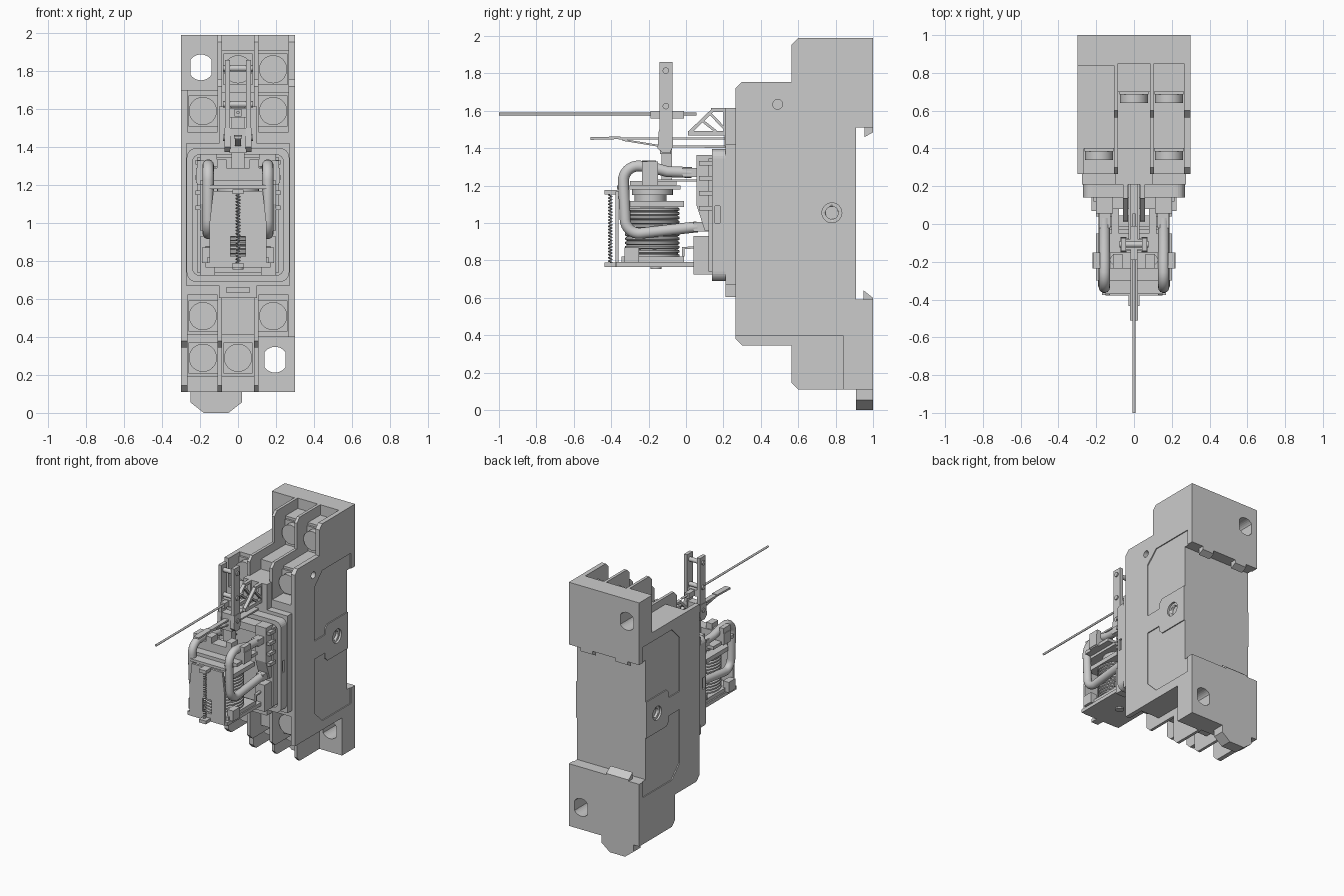
import bpy, bmesh
from math import sin, cos, pi, hypot

if "Cube" in bpy.data.objects:
    bpy.data.objects.remove(bpy.data.objects["Cube"])

def finish(name, bm, smooth=False):
    bmesh.ops.recalc_face_normals(bm, faces=bm.faces)
    me = bpy.data.meshes.new(name)
    bm.to_mesh(me)
    bm.free()
    ob = bpy.data.objects.new(name, me)
    bpy.context.collection.objects.link(ob)
    if smooth:
        bpy.ops.object.select_all(action='DESELECT')
        ob.select_set(True)
        bpy.context.view_layer.objects.active = ob
        bpy.ops.object.shade_smooth_by_angle(angle=0.6)
    return ob

def prism(name, pts, axis, a, b, smooth=False):
    """Extrude a 2D outline along an axis: X takes (y,z), Y takes (x,z), Z takes (x,y)."""
    put = {'X': lambda p, t: (t, p[0], p[1]), 'Y': lambda p, t: (p[0], t, p[1]),
           'Z': lambda p, t: (p[0], p[1], t)}[axis]
    bm = bmesh.new()
    lo, hi = [[bm.verts.new(put(p, t)) for p in pts] for t in (a, b)]
    bm.faces.new(lo)
    bm.faces.new(hi)
    n = len(pts)
    for i in range(n):
        j = (i + 1) % n
        bm.faces.new((lo[i], lo[j], hi[j], hi[i]))
    return finish(name, bm, smooth)

def box(name, x0, x1, y0, y1, z0, z1):
    return prism(name, [(x0, z0), (x1, z0), (x1, z1), (x0, z1)], 'Y', y0, y1)

def circle(u, v, r, n=32, clamp=9):
    return [(u + max(-clamp, min(clamp, r * cos(2 * pi * i / n))), v + r * sin(2 * pi * i / n))
            for i in range(n)]

def cyl(name, u, v, r, axis, a, b, n=32):
    return prism(name, circle(u, v, r, n), axis, a, b, True)

def bar(name, p, q, t, x0, x1):
    d = hypot(q[0] - p[0], q[1] - p[1])
    ny, nz = -(q[1] - p[1]) / d * t / 2, (q[0] - p[0]) / d * t / 2
    return prism(name, [(p[0] + ny, p[1] + nz), (q[0] + ny, q[1] + nz),
                        (q[0] - ny, q[1] - nz), (p[0] - ny, p[1] - nz)], 'X', x0, x1)

def round_rect(x, z0, z1, r):
    return [(sx * (x - r) + r * cos(a0 + k * pi / 12), zc + r * sin(a0 + k * pi / 12))
            for sx, zc, a0 in ((1, z1 - r, 0), (-1, z1 - r, pi / 2), (-1, z0 + r, pi), (1, z0 + r, 1.5 * pi))
            for k in range(7)]

def cut(ob, *cutters):
    for c in cutters:
        c.hide_render = True
        m = ob.modifiers.new('cut', 'BOOLEAN')
        m.operation, m.object, m.solver = 'DIFFERENCE', c, 'EXACT'
        bpy.context.view_layer.objects.active = ob
        bpy.ops.object.modifier_apply(modifier=m.name)
        bpy.data.objects.remove(c)

def tube(name, pts, r, res=4):
    cu = bpy.data.curves.new(name, 'CURVE')
    cu.dimensions, cu.bevel_depth, cu.bevel_resolution, cu.use_fill_caps = '3D', r, res, True
    sp = cu.splines.new('POLY')
    sp.points.add(len(pts) - 1)
    for p, c in zip(sp.points, pts):
        p.co = (*c, 1)
    sp.use_smooth = True
    ob = bpy.data.objects.new(name, cu)
    bpy.context.collection.objects.link(ob)

def flip(pts):  # half turn of a socket outline about its middle height
    return [(y, 2.1 - z) for y, z in pts]

# socket: outer walls and partitions
back = [(1, .11), (1, .59), (.91, .59), (.91, 1.51), (1, 1.51), (1, 1.99)]
top = [(.6, 1.99), (.565, 1.955), (.565, 1.755), (.3, 1.755), (.265, 1.72)]
low = flip(top)[::-1]
cut_low = [(.265, .4), (.84, .4), (.84, .11)]
side = back + top + cut_low
panel_up = [(.95, 1.63), (.6, 1.63), (.505, 1.535), (.505, 1.12), (.635, 1.12), (.635, 1.16), (.665, 1.19), (.95, 1.19)]
for s, label in ((1, 'right'), (-1, 'left')):
    f = (lambda p: p) if s == 1 else flip
    wall = prism(label + '_wall', f(side), 'X', s * .265, s * .3)
    for p in (panel_up, flip(panel_up)):
        cut(wall, prism('panel_cutter', p, 'X', s * .292, s * .32))
    cut(wall, cyl('bore_cutter', .78, 1.055, .053, 'X', s * .285, s * .32),
        cyl('pin_cutter', .78, 1.055, .034, 'X', s * .25, s * .32))
    if s == 1:
        cut(wall, cyl('small_cutter', .49, 1.635, .026, 'X', .2, .32))
    prism('partition', back + top + low, 'X', s * .085, s * .107)

# socket: three stepped terminal columns
steps = [(.85, 1.99), (.85, 1.91), (.7, 1.91), (.7, 1.69), (.4, 1.69), (.4, 1.48), (.265, 1.48)]
corner = [(.84, 1.99), (.84, 1.7), (.4, 1.7), (.4, 1.48), (.265, 1.48)]
right = prism('right_column', back + steps + flip(corner)[::-1], 'X', .096, .265)
left = prism('left_column', back + corner + flip(steps)[::-1], 'X', -.265, -.096)
prism('middle_column', back + steps + flip(steps)[::-1], 'X', -.096, .096)
cut(right, prism('hole_cutter', circle(.195, .28, .068, 32, .056), 'Y', .5, 1.2))
cut(left, prism('hole_cutter', circle(-.195, 1.82, .068, 32, .056), 'Y', .5, 1.2))

# terminal screws on clamp plates
for x, z, y in ((.185, 1.81, .7), (0, 1.81, .7), (.185, 1.59, .4), (-.185, 1.59, .4),
                (.185, .51, .4), (-.185, .51, .4), (-.185, .29, .7), (0, .29, .7)):
    cyl('terminal_screw', x, z, .074, 'Y', y - .06, y + .01)
    box('clamp_plate', x - .077, x + .077, y - .015, y + .01, z - .082, z + .082)

# rail hooks and release clip at the back
for x in (-.15, .15):
    prism('upper_rail_hook', [(.955, 1.52), (1, 1.52), (1, 1.485), (.955, 1.46)], 'X', x - .05, x + .05)
prism('lower_rail_hook', [(.95, .58), (.95, .64), (1, .6), (1, .58)], 'X', -.21, -.02)
prism('release_clip', [(-.25, .15), (-.25, .055), (-.18, 0), (-.05, 0), (.02, .055), (.02, .15)], 'Y', .91, 1)

# front plate and rounded frame holding the relay
plate = box('centre_plate', -.1, .1, .21, .42, .605, 1.615)
cut(plate, box('slot_cutter', -.06, .06, .2, .23, .635, .66))
box('mount_plate', -.275, .275, .21, .27, .67, 1.42)
frame = prism('relay_frame', round_rect(.27, .69, 1.395, .05), 'Y', .14, .215)
cut(frame, prism('frame_cutter', round_rect(.238, .725, 1.36, .035), 'Y', .1, .185))
for s in (-1, 1):
    cut(frame, box('side_slot_cutter', s * .255, s * .3, .155, .182, 1.0, 1.09))

# relay base, terminals and contact strips
box('relay_base', -.215, .215, .12, .2, .74, 1.345)
for s in (-1, 1):
    prism('upper_contact_post', [(.055, 1.365), (.14, 1.365), (.14, .96), (.1, .96), (.055, 1.1)], 'X', s * .11, s * .2)
    box('lower_contact_post', s * .12, s * .2, .04, .14, .725, .93)
    for z in (1.32, 1.24, 1.16, 1.08):
        box('terminal_tab', s * .19, s * .225, .07, .14, z - .012, z + .012)
    box('contact_strip', s * .08, s * .12, -.16, .1, 1.222, 1.232)
    box('tube_socket', s * .125, s * .185, .04, .13, .955, 1.005)
    box('upper_tube_socket', s * .125, s * .185, -.02, .06, 1.245, 1.295)
    bar('coil_lead', (-.015, .82), (-.015, .865), .012, s * .15, s * .17)
    bar('coil_lead_bend', (-.02, .865), (.1, .875), .012, s * .15, s * .17)
    box('yoke_foot', s * .14, s * .19, -.33, -.25, .79, .87)
box('post_bridge', -.2, .2, .08, .14, 1.29, 1.345)

# coil with ridged winding, revolved
prof = [(.0, .815)]
for i in range(12):
    z = .815 + i * .0225
    prof += [(.134, z), (.145, z + .006), (.145, z + .016), (.134, z + .0225)]
prof += [(0, 1.085)]
bm = bmesh.new()
ring = [bm.verts.new((r, -.18, z)) for r, z in prof]
edges = [bm.edges.new(e) for e in zip(ring, ring[1:])]
bmesh.ops.spin(bm, geom=ring + edges, cent=(0, -.18, 0), axis=(0, 0, 1), angle=2 * pi, steps=40)
bmesh.ops.remove_doubles(bm, verts=bm.verts, dist=1e-4)
finish('coil_winding', bm, True)
box('coil_upper_flange', -.15, .15, -.33, -.01, 1.085, 1.118)
box('coil_lower_flange', -.16, .16, -.345, -.01, .79, .82)
cyl('coil_core', 0, -.19, .085, 'Z', 1.11, 1.16)
cyl('core_cap', 0, -.18, .11, 'Z', 1.15, 1.185)
cyl('core_rivet', 0, -.16, .03, 'Z', .755, .8)
box('armature', -.15, .15, -.37, -.03, 1.18, 1.2)
box('bottom_yoke', -.17, .17, -.375, .045, .765, .792)

# front yoke plate, return spring and its hooks
yoke = prism('front_yoke', [(-.15, .765), (.15, .765), (.15, 1.0), (.13, 1.17), (-.13, 1.17), (-.15, 1.0)], 'Y', -.378, -.36)
cut(yoke, box('window_cutter', -.04, .04, -.4, -.34, .825, .93))
for z in (1.152, .765):
    box('spring_hook', -.03, .03, -.435, -.365, z, z + .025)
tube('return_spring', [(.009 * cos(i * pi / 5), -.405 + .009 * sin(i * pi / 5), .785 + .37 * i / 220)
                       for i in range(221)], .0035, 1)

# moving contact carrier above the coil
box('carrier_beam', -.22, .22, -.235, -.15, 1.21, 1.29)
box('carrier_shelf', -.2, .2, -.3, -.05, 1.2, 1.225)
for s in (-1, 1):
    box('carrier_ear', s * .06, s * .11, -.235, -.16, 1.28, 1.335)
    cyl('carrier_pin', s * .1, -.19, .027, 'Z', 1.28, 1.3)
    box('carrier_end', s * .18, s * .215, -.235, -.15, 1.2, 1.33)
box('lever_stem', -.035, .035, -.13, -.075, 1.2, 1.4)

# thick insulated leads looping round the coil
def arc(cy, cz, r, a0, a1):
    return [(cy + r * cos(a0 + (a1 - a0) * i / 8), cz + r * sin(a0 + (a1 - a0) * i / 8)) for i in range(9)]
path = [(.03, 1.27), (-.1, 1.275), (-.19, 1.3)] + arc(-.255, 1.225, .08, pi / 2, pi) + \
       arc(-.25, 1.02, .075, pi + .05, 1.5 * pi + .1) + [(.06, .98)]
for s in (-1, 1):
    tube('insulated_lead', [(s * .157, y, z) for y, z in path], .03, 5)

# upright lever with cross pins, clamp and long rod
for s in (-1, 1):
    box('lever_plate', s * .042, s * .068, -.143, -.073, 1.48, 1.86)
    prism('lever_foot', [(-.125, 1.375), (-.085, 1.375), (-.07, 1.41), (-.072, 1.5), (-.145, 1.5), (-.152, 1.4)], 'X', s * .04, s * .072)
for z in (1.815, 1.625, 1.45):
    cyl('lever_pin', -.108, z, .017, 'X', -.078, .078, 16)
box('lever_block', -.045, .045, -.14, -.08, 1.37, 1.5)
box('rod_clamp', -.045, .045, -.135, -.08, 1.555, 1.605)
box('clamp_tongue', -.018, .018, -.19, -.01, 1.56, 1.6)
cyl('long_rod', 0, 1.582, .008, 'Y', -1, .055, 12)

# test arm and its open truss bracket
bar('test_arm', (-.36, 1.452), (.22, 1.452), .013, -.018, .018)
bar('arm_tip', (-.51, 1.452), (-.35, 1.456), .014, -.022, .022)
bar('arm_brace', (-.34, 1.445), (-.14, 1.412), .01, -.015, .015)
bar('arm_rail', (-.14, 1.41), (.22, 1.408), .012, -.03, .03)
for s in (-1, 1):
    x = (s * .032, s * .058)
    for p, q, t in (((.01, 1.48), (.22, 1.48), .025), ((.02, 1.485), (.145, 1.605), .018),
                    ((.135, 1.605), (.265, 1.605), .02), ((.22, 1.49), (.13, 1.585), .014),
                    ((.09, 1.545), (.16, 1.49), .014), ((.215, 1.41), (.215, 1.61), .016)):
        bar('truss_member', p, q, t, *x)
    box('truss_root', x[0], x[1], .2, .42, 1.47, 1.615)
